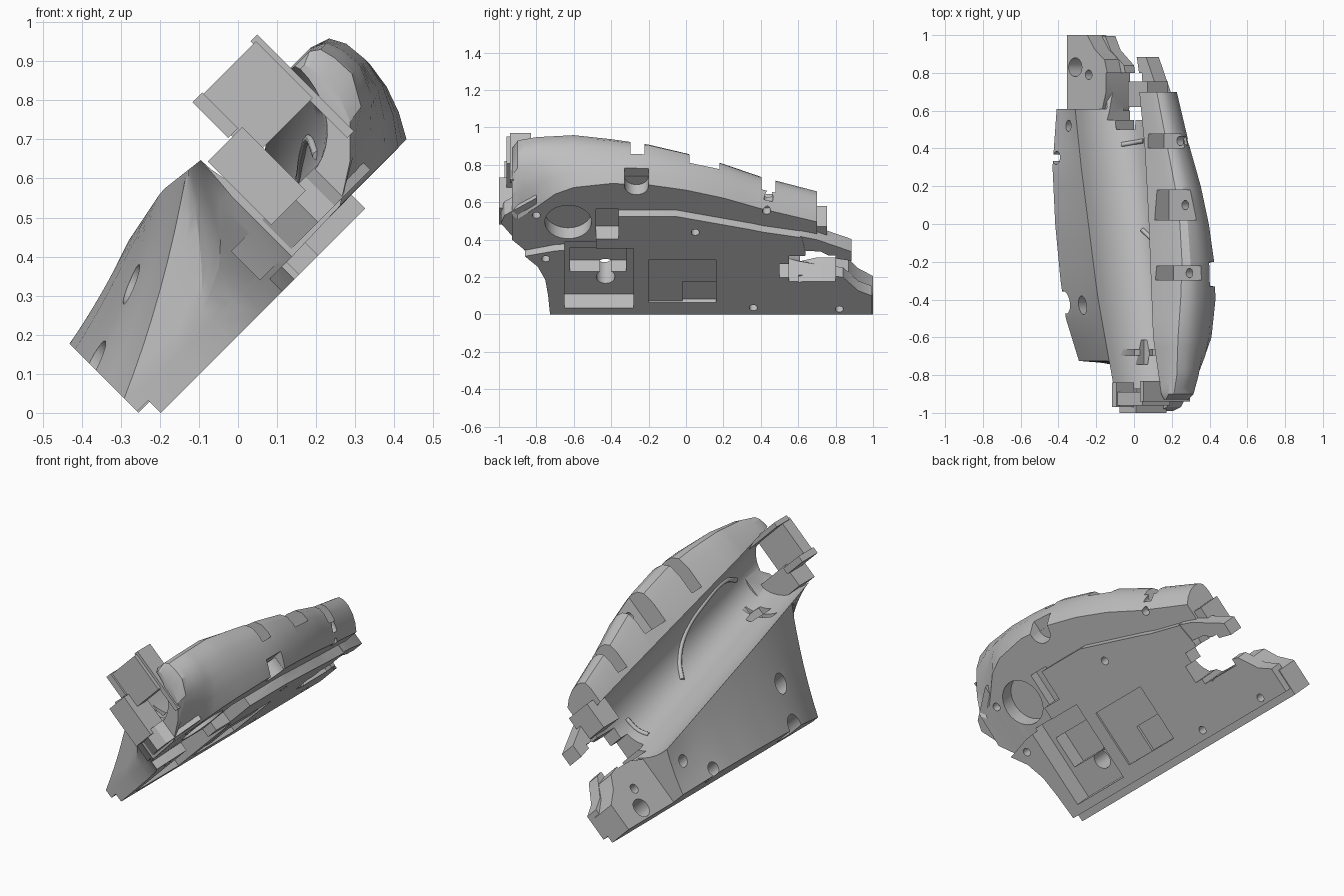
import bpy, bmesh, math
from mathutils import Matrix, Vector

cube = bpy.data.objects.get("Cube")
if cube:
    bpy.data.objects.remove(cube, do_unlink=True)

grey = bpy.data.materials.new("plain_grey")
grey.use_nodes = True
grey.diffuse_color = (0.52, 0.52, 0.52, 1)
grey.node_tree.nodes["Principled BSDF"].inputs["Base Color"].default_value = (0.52, 0.52, 0.52, 1)

# Everything is built lying flat as (u, y, v) and tilted at the end.
TILT = Matrix.Rotation(math.radians(-45), 4, 'Y')


def make(name, bm):
    bmesh.ops.recalc_face_normals(bm, faces=bm.faces)
    mesh = bpy.data.meshes.new(name)
    bm.to_mesh(mesh)
    bm.free()
    mesh.materials.append(grey)
    ob = bpy.data.objects.new(name, mesh)
    bpy.context.collection.objects.link(ob)
    return ob


def prism(name, outline, v0, v1):
    bm = bmesh.new()
    low = [bm.verts.new((u, y, v0)) for u, y in outline]
    high = [bm.verts.new((u, y, v1)) for u, y in outline]
    bm.faces.new(low)
    bm.faces.new(high)
    n = len(low)
    for i in range(n):
        j = (i + 1) % n
        bm.faces.new((low[i], low[j], high[j], high[i]))
    return make(name, bm)


def box(name, u0, u1, y0, y1, v0, v1):
    return prism(name, [(u0, y0), (u1, y0), (u1, y1), (u0, y1)], v0, v1)


def disc(name, u, y, r, v0, v1, n=24):
    ring = [(u + r * math.cos(i * math.tau / n), y + r * math.sin(i * math.tau / n)) for i in range(n)]
    return prism(name, ring, v0, v1)


def combine(target, other, operation):
    mod = target.modifiers.new("join", 'BOOLEAN')
    mod.object, mod.operation, mod.solver = other, operation, 'MANIFOLD'
    bpy.context.view_layer.objects.active = target
    bpy.ops.object.modifier_apply(modifier=mod.name)
    bpy.data.objects.remove(other, do_unlink=True)


def at(y, table):
    if y <= table[0][0]:
        return table[0][1]
    for (a, p), (b, q) in zip(table, table[1:]):
        if y <= b:
            return p + (q - p) * (y - a) / (b - a)
    return table[-1][1]


# Lengthwise guides for the shell
OUTER = [(-.93, .56), (-.9, .53), (-.8, .62), (-.7, .72), (-.6, .77), (-.4, .8), (-.2, .79), (0, .75), (.2, .69),
         (.4, .61), (.7, .51)]
BULGE = [(-.93, .2), (-.9, .29), (-.8, .23), (-.7, .14), (-.6, .1), (-.4, .07), (.7, .06)]
TOP = [(-.93, .51), (-.9, .525), (-.6, .53), (-.3, .49), (0, .45), (.4, .405), (.7, .39)]
LOW = [(-.93, .38), (-.87, .31), (-.79, .22), (-.75, .12), (-.735, 0), (-.725, -.18)]
FLANK = [(-.9, .4), (-.8, .3), (-.73, .23), (-.5, .33), (-.3, .37), (0, .41), (.3, .43), (.7, .39)]
LIP_LEFT = [(-.93, .39), (.68, .03)]
LIP_RIGHT = [(-.93, .735), (.7, .43)]
LEFT_TOP = [(-.93, .525), (-.37, .54), (.3, .51), (.7, .48)]
FLOOR = [(-.93, .3), (.7, .22)]


def trough(y, t):
    """Point on the channel wall, t from 0 at the left lip to pi at the right lip."""
    a, b = at(y, LIP_LEFT), at(y, LIP_RIGHT)
    s = (1 - math.cos(t)) / 2
    rim = at(y, LEFT_TOP) * (1 - s) + at(y, TOP) * s
    return a + (b - a) * s, rim + (at(y, FLOOR) - rim) * math.sin(t)


def section(y):
    uo, b, top, low, vf = (at(y, k) for k in (OUTER, BULGE, TOP, LOW, FLANK))
    pts = [(low, .185), (uo, .19)]
    for f, h in ((.5, .2), (.85, .42), (1, .65)):
        pts.append((uo + b * f, .19 + (top - .19) * h))
    lip, wide = at(y, LIP_RIGHT), uo + b
    for f, h in ((.97, .83), (.86, .95), (.6, 1)):
        pts.append((lip + (wide - lip) * f, .19 + (top - .19) * h))
    pts += [trough(y, math.pi * (1 - i / 20)) for i in range(21)]
    lu, lv = pts[-1]
    for i in range(1, 9):
        f = i / 8
        pts.append((lu + (low - lu) * f, lv + (vf - lv) * f - .2 * f * (1 - f) * (lv - vf + .05)))
    return pts


# Main shell: domed wall, channel and hollow flank
bm = bmesh.new()
stations = [-.93, -.9, -.87, -.84, -.8, -.77, -.75, -.735, -.725, -.7, -.65, -.6] + [-.5 + .1 * i for i in range(13)]
rings = [[bm.verts.new((u, y, v)) for u, v in section(y)] for y in stations]
for r, s in zip(rings, rings[1:]):
    for i in range(len(r)):
        j = (i + 1) % len(r)
        bm.faces.new((r[i], r[j], s[j], s[i]))
bm.faces.new(rings[0])
bm.faces.new(rings[-1])
body = make("handle_shell", bm)

# Shorten the flank behind the tail before the tail is added
combine(body, box("flank_end", -.3, .1, .61, .8, .3, .7), 'DIFFERENCE')

# Base slab, tail plate and end tabs
added = [
    prism("base_slab", [(-.14, -.727), (0, -.737), (.12, -.752), (.22, -.792), (.3, -.862), (.34, -.7), (.36, -.48),
                        (.6, -.48), (.6, -.05), (.5, .35), (.48, .42), (.44, .62), (.32, .64), (.1, .6),
                        (.16, .75), (.14, .84), (.04, .92), (.0, .995), (-.14, .995)], .14, .215),
    prism("tail_plate", [(-.18, .6), (-.18, 1), (-.03, 1), (.03, .92), (.1, .87), (.13, .76), (.08, .6)], .18, .32),
    prism("end_tab", [(.34, .6), (.445, .61), (.42, .7), (.33, .885), (.26, .885), (.28, .79), (.33, .72)], .145, .24),
    box("end_shelf", .315, .46, .62, .755, .205, .36),
    # Front nose: floor, low block, tilted plate and side fin
    prism("nose_floor", [(.28, -.86), (.49, -.99), (.55, -.97), (.68, -.8), (.4, -.8)], .2, .305),
    box("nose_low", .4, .525, -1, -.87, .28, .51),
    box("nose_plate", .49, .705, -.96, -.89, .435, .64),
    box("nose_edge", .48, .515, -.97, -.84, .515, .645),
    box("nose_fin", .695, .72, -.94, -.83, .3, .65),
]
for ob in added:
    combine(body, ob, 'UNION')

# Recesses in the flat side
cuts = [
    box("front_pocket", -.09, .36, -.65, -.28, .1, .245),
    box("front_pocket_deep", .08, .26, -.62, -.32, .1, .33),
    disc("pocket_hole", .04, -.43, .05, .1, .6),
    disc("round_pocket", .51, -.63, .125, .1, .27, 40),
    box("square_pocket", .43, .61, -.48, -.36, .1, .24),
    box("panel", -.05, .27, -.2, .16, .1, .15),
    box("panel_ledge", -.05, .1, -.02, .16, .1, .165),
    box("edge_notch", .78, .95, -.33, -.2, .1, .27),
    disc("edge_notch_round", .78, -.265, .064, .1, .265),
    box("tail_window", .11, .3, .55, .8, .1, .5),
    box("tail_window_side", .14, .24, .5, .6, .1, .28),
    # Bores in the flank and tail
    disc("flank_recess", -.17, -.415, .06, .24, .8),
]
# Cross mark in the channel, stepped to follow the wall
for u, half, floor in ((.37, .015, .345), (.41, .065, .315), (.45, .015, .29)):
    cuts.append(box("cross_mark", u - .0205, u + .0205, -.68 - half, -.68 + half, floor, .5))
# Slots across the dome, each with a screw hole
for y, width, depth, inset in ((.44, .075, .12, .03), (.1, .16, .1, .06), (-.26, .075, .13, .04)):
    start, top = at(y, LIP_RIGHT) + inset, at(y, TOP)
    cuts.append(box("dome_slot", start, start + .4, y - width / 2, y + width / 2, top - depth, .8))
    cuts.append(disc("slot_hole", start + .12, y, .025, top - depth - .05, .8, 16))
# Screw holes underneath
for u, y in ((.48, .05), (.59, .43), (-.09, .36), (-.1, .82), (.28, -.75), (.56, -.8)):
    cuts.append(disc("screw_hole", u, y, .022, .1, .235, 16))
for u, y, r, floor in ((-.04, .52, .03, .3), (-.15, .35, .035, .34), (-.12, .83, .05, .2), (-.02, .79, .025, .2)):
    cuts.append(disc("bore", u, y, r, floor, .8, 20))
for ob in cuts:
    combine(body, ob, 'DIFFERENCE')

body.data.transform(TILT)

# Raised ribs along the channel wall
for name, path in (("long_rib", [(-.03, 1.3), (-.1, 1.7), (-.2, 2.1), (-.4, 2.4), (-.6, 2.4), (-.72, 2.1)]),
                   ("short_rib", [(.42, 1.0), (.43, 1.3), (.44, 1.7)])):
    curve = bpy.data.curves.new(name, 'CURVE')
    curve.dimensions = '3D'
    curve.bevel_depth, curve.bevel_resolution, curve.use_fill_caps = .012, 2, True
    spline = curve.splines.new('BEZIER')
    spline.bezier_points.add(len(path) - 1)
    for p, (y, t) in zip(spline.bezier_points, path):
        u, v = trough(y, t)
        p.co = TILT @ Vector((u, y, v))
        p.handle_left_type = p.handle_right_type = 'AUTO'
    curve.materials.append(grey)
    bpy.context.collection.objects.link(bpy.data.objects.new(name, curve))

bpy.ops.object.select_all(action='DESELECT')
body.select_set(True)
bpy.context.view_layer.objects.active = body
bpy.ops.object.shade_smooth_by_angle(angle=math.radians(30))
